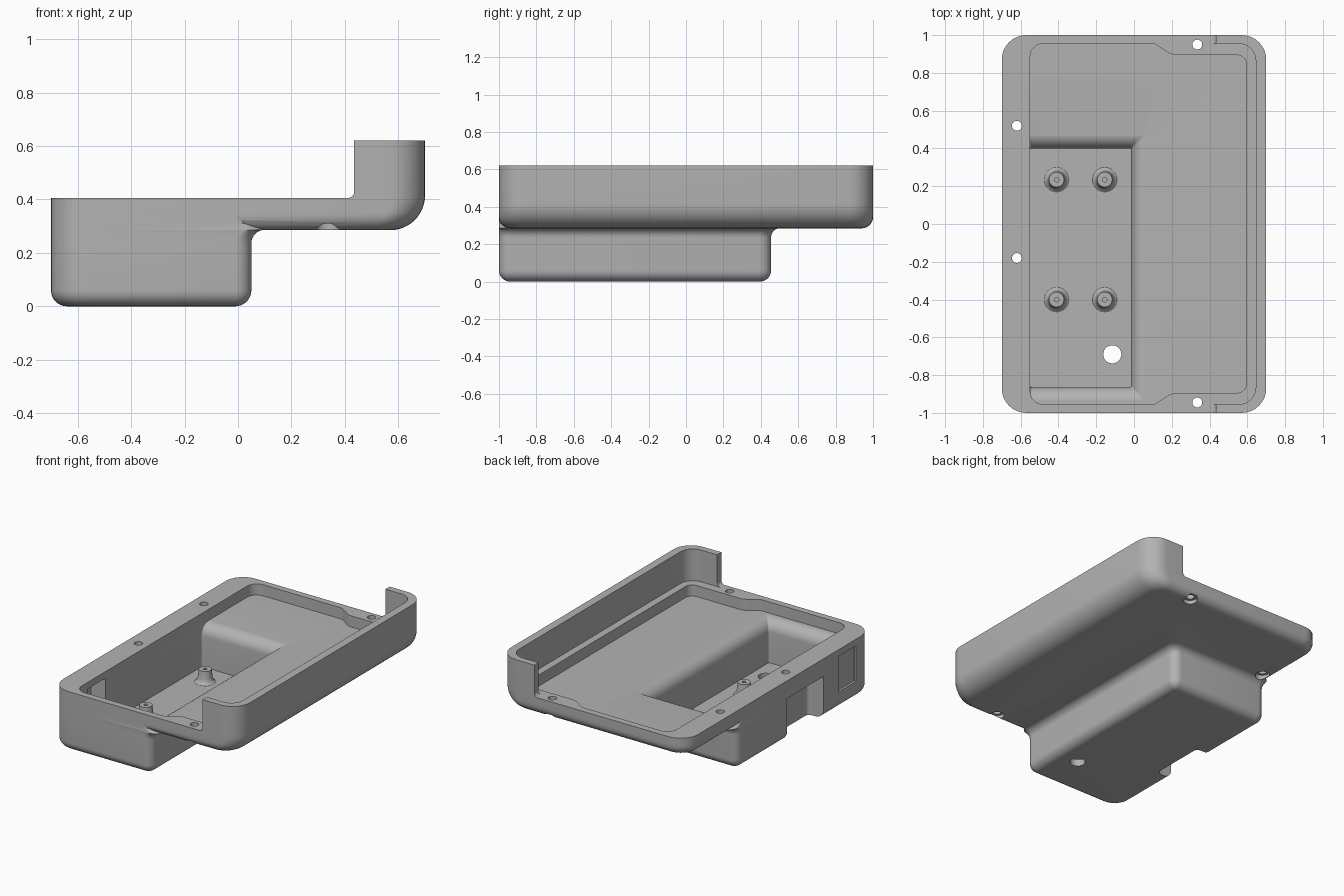
import bpy, bmesh, math
from mathutils import Vector

if "Cube" in bpy.data.objects:
    bpy.data.objects.remove(bpy.data.objects["Cube"])

grey = bpy.data.materials.new("plain_grey")
grey.diffuse_color = (0.45, 0.45, 0.45, 1)
grey.use_nodes = True
grey.node_tree.nodes["Principled BSDF"].inputs["Base Color"].default_value = grey.diffuse_color


def rounded(points, seg=8):
    """Closed outline from (u, v, radius) corners."""
    out = []
    n = len(points)
    for i, (u, v, r) in enumerate(points):
        p = Vector((u, v))
        a = (Vector(points[i - 1][:2]) - p).normalized()
        b = (Vector(points[(i + 1) % n][:2]) - p).normalized()
        half = a.angle(b) / 2
        d = r / math.tan(half)
        c = p + (a + b).normalized() * (r / math.sin(half))
        s, e, ang = p + a * d - c, p + b * d - c, math.pi - 2 * half
        for k in range(seg + 1):
            t = k / seg
            out.append(c + (s * math.sin((1 - t) * ang) + e * math.sin(t * ang)) / math.sin(ang))
    return out


def rect(x0, x1, y0, y1, r):
    """Rounded rectangle; r is one radius or four (front-left, then anticlockwise)."""
    r = r if isinstance(r, tuple) else (r,) * 4
    return rounded([(x0, y0, r[0]), (x1, y0, r[1]), (x1, y1, r[2]), (x0, y1, r[3])])


def loft(name, loops, axis="z"):
    """Solid through (outline, level) pairs, with flat ends."""
    bm = bmesh.new()
    place = (lambda p, h: (p.x, p.y, h)) if axis == "z" else (lambda p, h: (p.x, h, p.y))
    rings = [[bm.verts.new(place(p, h)) for p in o] for o, h in loops]
    n = len(rings[0])
    for lo, hi in zip(rings, rings[1:]):
        for i in range(n):
            j = (i + 1) % n
            bm.faces.new((lo[i], lo[j], hi[j], hi[i]))
    bm.faces.new(rings[0][::-1])
    bm.faces.new(rings[-1])
    bmesh.ops.recalc_face_normals(bm, faces=bm.faces[:])
    me = bpy.data.meshes.new(name)
    bm.to_mesh(me)
    bm.free()
    me.materials.append(grey)
    ob = bpy.data.objects.new(name, me)
    bpy.context.collection.objects.link(ob)
    return ob


def prism(outline, lo, hi, axis="z"):
    return loft("cutter", [(outline, lo), (outline, hi)], axis)


def circle(x, y, r, n=32):
    return [Vector((x + r * math.cos(k * math.tau / n), y + r * math.sin(k * math.tau / n))) for k in range(n)]


def combine(target, other, op="DIFFERENCE"):
    m = target.modifiers.new("combine", "BOOLEAN")
    m.operation, m.object, m.solver = op, other, "EXACT"
    bpy.context.view_layer.objects.active = target
    bpy.ops.object.modifier_apply(modifier=m.name)
    bpy.data.objects.remove(other)


def smooth(ob):
    bpy.ops.object.select_all(action="DESELECT")
    ob.select_set(True)
    bpy.context.view_layer.objects.active = ob
    bpy.ops.object.shade_smooth_by_angle(angle=math.radians(30))


def bulge(t, r):
    """Inset of a rounded bottom edge at height t above the bottom."""
    return r - math.sqrt(max(0, r * r - (r - min(t, r)) ** 2))


# Upper tray: small rounding below, wide rounding along the right edge
levels = []
for k in range(13):
    t = 0.13 * (1 - math.cos(k * math.pi / 24))
    i, j = bulge(t, 0.06), bulge(t, 0.13)
    levels.append((rect(-0.7 + i, 0.7 - j, -1 + i, 1 - i, 0.13 - i), 0.285 + t))
levels.append((rect(-0.7, 0.7, -1, 1, 0.13), 0.62))
case = loft("case", levels)

# Lower box: rounded bottom, flared where it meets the tray
levels = []
corners = (0.13, 0.06, 0.06, 0.06)
for k in range(9):
    t = 0.06 * (1 - math.cos(k * math.pi / 16))
    i = bulge(t, 0.06)
    levels.append((rect(-0.7 + i, 0.05 - i, -1 + i, 0.455 - i, tuple(max(r - i, 0.01) for r in corners)), t))
for k in range(9):
    a = k * math.pi / 16
    f = 0.05 * (1 - math.cos(a))
    levels.append((rect(-0.7, 0.05 + f, -1, 0.455 + f, corners), 0.236 + 0.05 * math.sin(a)))
levels += [(rect(-0.7, 0.05, -1, 0.455, corners), h) for h in (0.31, 0.40)]
combine(case, loft("lower_box", levels), "UNION")

# Low rim everywhere except the tall wall on the right
combine(case, prism(rounded([(-0.9, 0.405, 0.01), (0.435, 0.405, 0.025), (0.435, 0.8, 0.01), (-0.9, 0.8, 0.01)]), -1.2, 1.2, "y"))
combine(case, prism(rect(-0.2, 0.645, -0.955, 0.955, 0.09), 0.405, 0.8))

# Shallow tray recess, stepped in beside the right screw holes
half = [(0.595, 0.895, 0.05), (0.20, 0.895, 0.08), (0.11, 0.955, 0.05), (-0.55, 0.955, 0.07)]
outline = rounded(half + [(x, -y, r) for x, y, r in reversed(half)])
combine(case, prism(outline, 0.33, 0.5))

# Deep pocket with rolled top edges on three sides
levels = [(rect(-0.55, -0.015, -0.865, 0.40, 0.01), 0.045)]
for k in range(9):
    a = k * math.pi / 16
    f = 0.08 * (1 - math.cos(a))
    levels.append((rect(-0.55, -0.015 + f, -0.865 - f, 0.40 + f, 0.01), 0.251 + 0.08 * math.sin(a)))
levels.append((levels[-1][0], 0.37))
combine(case, loft("pocket", levels))

# Recess under the left wall, and the thin panel near its front end
combine(case, prism(rect(-0.9, -0.585, -0.47, -0.08, 0.03), -0.1, 0.285))
combine(case, prism(rect(-0.9, -0.685, -0.82, -0.63, 0.004), 0.12, 0.36))
combine(case, prism(rect(-0.66, -0.5, -0.82, -0.63, 0.004), 0.12, 0.36))

# Screw holes, with counterbores from below
for x, y in ((0.335, 0.95), (0.335, -0.945), (-0.62, 0.52), (-0.62, -0.18)):
    combine(case, prism(circle(x, y, 0.026), 0.2, 0.5))
    combine(case, prism(circle(x, y, 0.045), 0.2, 0.31))

# Cable hole in the floor
combine(case, prism(circle(-0.115, -0.69, 0.048), -0.1, 0.1))
smooth(case)

# Standoffs with flared feet and a pilot hole
profile = [(0.075, 0.04), (0.06, 0.048), (0.05, 0.06), (0.045, 0.08), (0.04, 0.13), (0.012, 0.13), (0.012, 0.10)]
for x in (-0.41, -0.155):
    for y in (0.235, -0.40):
        smooth(loft("standoff", [(circle(x, y, r), h) for r, h in profile]))
